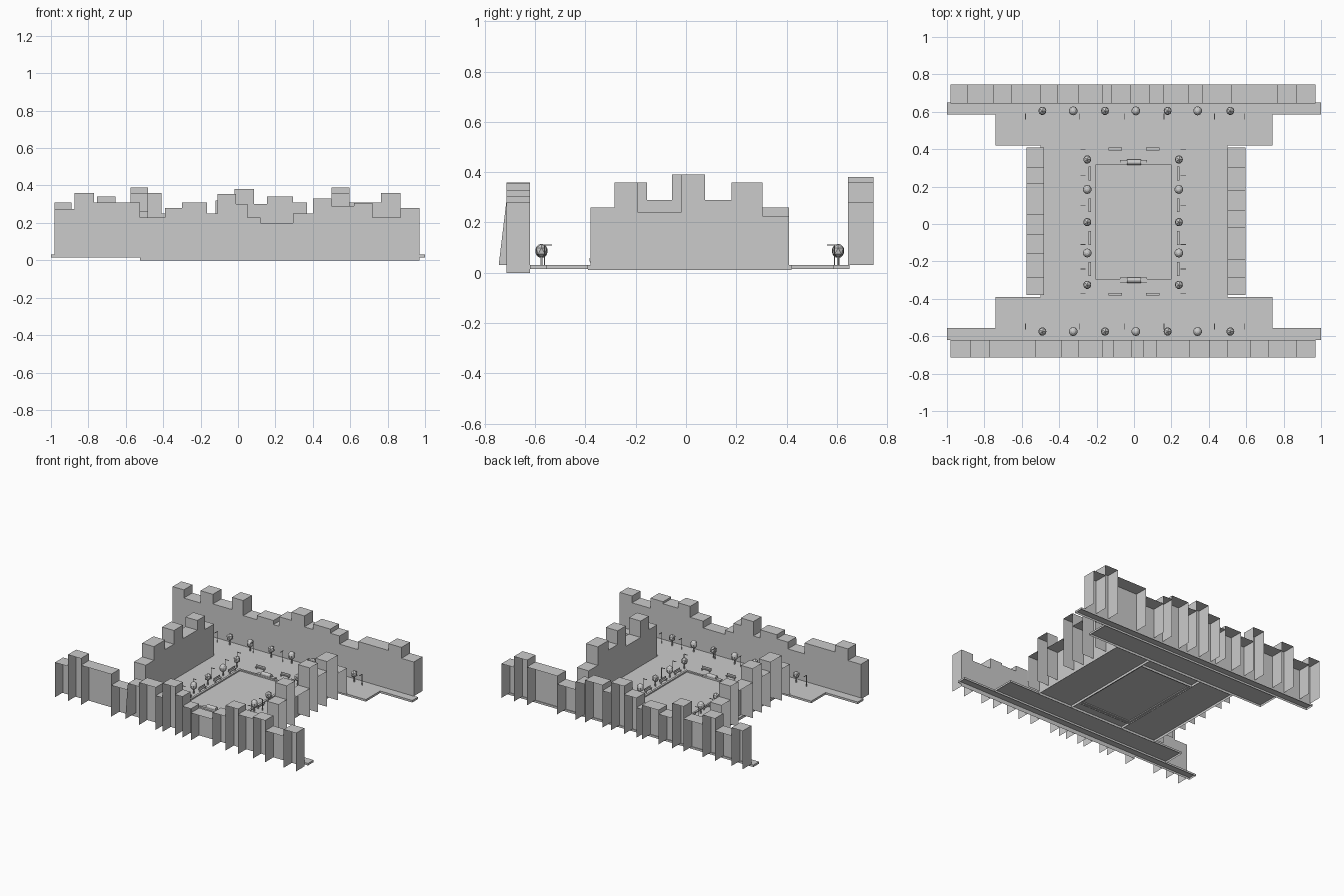
import bpy, bmesh, math
from mathutils import Matrix, Vector

if "Cube" in bpy.data.objects:
    bpy.data.objects.remove(bpy.data.objects["Cube"])

grey = bpy.data.materials.new("plain grey")
grey.diffuse_color = (0.6, 0.6, 0.6, 1)
grey.use_nodes = True
grey.node_tree.nodes["Principled BSDF"].inputs["Base Color"].default_value = grey.diffuse_color


def finish(bm, name):
    me = bpy.data.meshes.new(name)
    bm.to_mesh(me)
    bm.free()
    me.materials.append(grey)
    ob = bpy.data.objects.new(name, me)
    bpy.context.collection.objects.link(ob)
    return ob


def add_box(bm, x0, x1, y0, y1, z0, z1, open_bottom=False):
    m = Matrix.Translation(((x0 + x1) / 2, (y0 + y1) / 2, (z0 + z1) / 2)) @ Matrix.Diagonal((x1 - x0, y1 - y0, z1 - z0, 1))
    verts = bmesh.ops.create_cube(bm, size=1, matrix=m)["verts"]
    if open_bottom:
        faces = {f for v in verts for f in v.link_faces}
        low = [f for f in faces if f.calc_center_median().z < z0 + 1e-5]
        bmesh.ops.delete(bm, geom=low, context='FACES_ONLY')


def add_rod(bm, x, y, z0, z1, r, sides=5):
    bmesh.ops.create_cone(bm, cap_ends=True, segments=sides, radius1=r, radius2=r, depth=z1 - z0,
                          matrix=Matrix.Translation((x, y, (z0 + z1) / 2)))


# Terraced rows: hollow facades, open at the outside and underneath
def row(name, edges, heights, inner, outer, along_x, bottoms, flare=None):
    bm = bmesh.new()

    def quad(pts):
        bm.faces.new([bm.verts.new((a, d, z) if along_x else (d, a, z)) for a, d, z in pts])

    n = len(heights)
    for i, h in enumerate(heights):
        a, b, lo = edges[i], edges[i + 1], bottoms(edges[i])
        quad([(a, inner, lo), (b, inner, lo), (b, inner, h), (a, inner, h)])
        quad([(a, inner, h), (b, inner, h), (b, outer, h), (a, outer, h)])
    for i, a in enumerate(edges):
        h = max(heights[max(i - 1, 0)], heights[min(i, n - 1)])
        lo = bottoms(a)
        if i == flare:   # one party wall leans outwards at its foot
            quad([(a, inner, 0.03), (a, -0.745, 0.03), (a, outer, h), (a, inner, h)])
        else:
            quad([(a, inner, lo), (a, outer, lo), (a, outer, h), (a, inner, h)])
    # orient faces towards the square
    for f in bm.faces:
        f.normal_update()
        k = 1 if along_x else 0
        if abs(f.normal[k]) > 0.9 and f.normal[k] * (inner - outer) < 0:
            f.normal_flip()
        elif f.normal.z < -0.9:
            f.normal_flip()
    return finish(bm, name)


row("back_buildings",
    [-.98, -.89, -.755, -.655, -.5, -.41, -.3, -.165, -.12, -.02, .085, .155, .295, .37, .52, .765, .87, .97],
    [.31, .25, .34, .27, .36, .25, .28, .25, .32, .38, .30, .34, .31, .25, .31, .36, .28],
    .645, .745, True, lambda a: .03)
row("front_buildings",
    [-.98, -.875, -.77, -.525, -.39, -.3, -.165, -.11, -.01, .05, .12, .295, .4, .5, .62, .72, .87, .97],
    [.275, .36, .31, .23, .28, .31, .25, .355, .30, .23, .20, .25, .33, .29, .305, .23, .28],
    -.62, -.715, True, lambda a: .02 if a < -.6 else 0, flare=4)
row("right_buildings", [-.38, -.285, -.19, -.02, .075, .18, .305, .41],
    [.26, .36, .24, .39, .29, .36, .225], .5, .595, False, lambda a: .03)
row("left_buildings", [-.38, -.285, -.155, -.055, .05, .215, .305, .41],
    [.26, .36, .29, .39, .29, .36, .26], -.48, -.575, False, lambda a: .03)

# Paving slabs, hollow underneath
for name, b in {
    "back_pavement": (-1, 1, .585, .65), "front_pavement": (-1, 1, -.62, -.555),
    "back_street": (-.74, .74, .42, .585), "front_street": (-.74, .74, -.555, -.39),
}.items():
    bm = bmesh.new()
    add_box(bm, *b, .015, .03, True)
    finish(bm, name)
bm = bmesh.new()
for b in [(-.5, -.22, -.39, .42), (.215, .5, -.39, .42), (-.22, .215, -.39, -.31), (-.22, .215, .33, .42)]:
    add_box(bm, *b, .012, .03, True)
finish(bm, "square_paving")
bm = bmesh.new()
add_box(bm, -.22, .215, -.31, .33, .012, .027, True)
finish(bm, "central_lawn")

# Kerb around the lawn
bm = bmesh.new()
for b in [(-.22, -.205, -.31, .33), (.2, .215, -.31, .33), (-.205, .2, -.31, -.295), (-.205, .2, .315, .33)]:
    add_box(bm, *b, .02, .036)
finish(bm, "lawn_kerb")

# Long seats with a rounded roll at both ends of the lawn
for name, y in (("back_feature", .33), ("front_feature", -.3)):
    bm = bmesh.new()
    add_box(bm, -.075, .07, y - .013, y + .013, .03, .042)
    bmesh.ops.create_cone(bm, cap_ends=True, segments=12, radius1=.015, radius2=.015, depth=.075,
                          matrix=Matrix.Translation((0, y, .048)) @ Matrix.Rotation(math.pi / 2, 4, 'Y'))
    finish(bm, name)


# Trees: alternating faceted and round crowns
def tree(i, x, y):
    bm = bmesh.new()
    add_rod(bm, x, y, .03, .07, .005)
    m = Matrix.Translation((x, y, .087)) @ Matrix.Diagonal((.024, .025, .028, 1))
    if i % 2 == 0:
        bmesh.ops.create_icosphere(bm, subdivisions=1, radius=1, matrix=m)
    else:
        bmesh.ops.create_uvsphere(bm, u_segments=10, v_segments=7, radius=1, matrix=m)
    finish(bm, "tree")


for y in (.605, -.575):
    for i, x in enumerate((-.49, -.325, -.155, .01, .18, .34, .515)):
        tree(i, x, y)
for x in (-.25, .24):
    for i, y in enumerate((.345, .185, .01, -.155, -.325)):
        tree(i, x, y)


# Benches: seat, back and legs
def bench(x, y, along_x, side):
    bm = bmesh.new()
    add_box(bm, -.037, .037, -.006, .006, .041, .044)
    add_box(bm, -.037, .037, .006, .008, .044, .058)
    for lx in (-.03, .03):
        add_box(bm, lx - .002, lx + .002, -.005, .005, .03, .041)
    turn = (0 if side > 0 else math.pi) if along_x else (-math.pi / 2 if side > 0 else math.pi / 2)
    bm.transform(Matrix.Translation((x, y, 0)) @ Matrix.Rotation(turn, 4, 'Z'))
    finish(bm, "bench")


for y in (.27, .1, -.075, -.24):
    bench(-.235, y, False, -1)
    bench(.235, y, False, 1)
for x in (-.1, .1):
    bench(x, .4, True, 1)
    bench(x, -.375, True, -1)


# Street lamps: thin post with a short arm
def lamp(x, y, dx, dy):
    bm = bmesh.new()
    add_rod(bm, x, y, .03, .112, .002, 6)
    ex, ey = x + dx, y + dy
    add_box(bm, min(x, ex) - .002, max(x, ex) + .002, min(y, ey) - .002, max(y, ey) + .002, .108, .112)
    finish(bm, "street_lamp")


for x in (-.58, -.29, -.05, .16, .43, .59):
    lamp(x, .59, 0, -.028)
    lamp(x, -.563, 0, .028)
for y in (.4, .26, .1, -.11, -.24, -.37):
    lamp(-.285, y, .025, 0)
    lamp(.275, y, -.025, 0)
